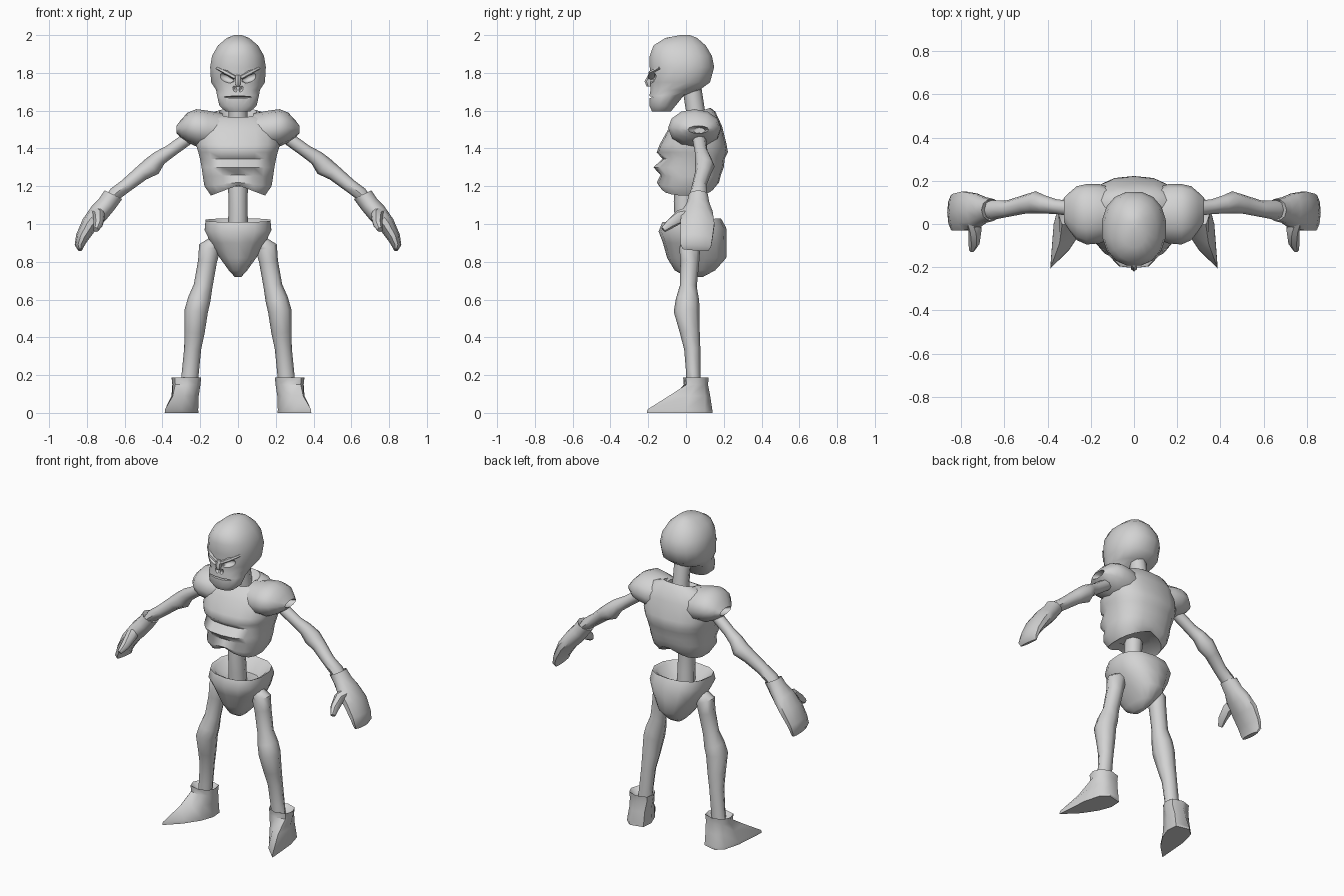
import bpy, bmesh, math
from mathutils import Vector, Matrix

bone = bpy.data.materials.new("bone_grey")
bone.diffuse_color = (0.65, 0.65, 0.65, 1)


def finish(ob, angle=50):
    """Smooth shading with sharp creases, one colour."""
    for p in ob.data.polygons:
        p.use_smooth = True
    ob.data.set_sharp_from_angle(angle=math.radians(angle))
    ob.data.materials.clear()
    ob.data.materials.append(bone)


def loft(name, rings, mirror=False, angle=50):
    """Skin a list of equal-length rings and close both ends."""
    bm = bmesh.new()
    vs = [[bm.verts.new(p) for p in r] for r in rings]
    n = len(rings[0])
    for a, b in zip(vs, vs[1:]):
        for i in range(n):
            bm.faces.new((a[i], a[(i + 1) % n], b[(i + 1) % n], b[i]))
    bm.faces.new(vs[0])
    bm.faces.new(vs[-1])
    bmesh.ops.recalc_face_normals(bm, faces=bm.faces)
    me = bpy.data.meshes.new(name)
    bm.to_mesh(me)
    bm.free()
    ob = bpy.data.objects.new(name, me)
    bpy.context.collection.objects.link(ob)
    finish(ob, angle)
    if mirror:
        ob.modifiers.new("Mirror", 'MIRROR')
    return ob


def spow(v, p):
    return math.copysign(abs(v) ** p, v)


def level(z, w, yf, yb, n=14, p=0.85, lift=0, tilt=0):
    """Horizontal rounded ring; lift raises the middle, tilt raises the back."""
    out = []
    for i in range(n):
        a = 2 * math.pi * (i + 0.5) / n
        c, s = spow(math.cos(a), p), spow(math.sin(a), p)
        out.append((w * c, (yf + yb) / 2 + (yb - yf) / 2 * s,
                    z + lift * (1 - abs(c)) + tilt * s))
    return out


def tube(name, path, n=8, mirror=True):
    """Limb along points (x, y, z, in-plane radius, depth radius)."""
    rings = []
    for i, (x, y, z, ru, ry) in enumerate(path):
        a, b = path[max(i - 1, 0)], path[min(i + 1, len(path) - 1)]
        t = (Vector(b[:3]) - Vector(a[:3])).normalized()
        u = t.cross(Vector((0, 1, 0))).normalized()
        v = u.cross(t)
        ring = []
        for k in range(n):
            g = 2 * math.pi * k / n
            ring.append(Vector((x, y, z)) + u * ru * math.cos(g) + v * ry * math.sin(g))
        rings.append(ring)
    return loft(name, rings, mirror)


# Skull
skull = loft("skull", [level(*r, n=16, p=0.9) for r in (
    (1.595, 0.065, -0.18, -0.08), (1.625, 0.10, -0.195, -0.055),
    (1.68, 0.113, -0.195, -0.01), (1.71, 0.118, -0.19, 0.075),
    (1.75, 0.145, -0.19, 0.13), (1.83, 0.15, -0.195, 0.152),
    (1.89, 0.14, -0.195, 0.14), (1.945, 0.108, -0.175, 0.107),
    (1.985, 0.06, -0.11, 0.06), (2.0, 0.02, -0.03, 0.02))])


# Sockets and mouth slit cut into the skull
def ball(name, loc, size, rot=0):
    me = bpy.data.meshes.new(name)
    bm = bmesh.new()
    bmesh.ops.create_uvsphere(bm, u_segments=10, v_segments=7, radius=1)
    bm.transform(Matrix.Translation(loc) @ Matrix.Rotation(rot, 4, 'Y')
                 @ Matrix.Diagonal((*size, 1)))
    bm.to_mesh(me)
    bm.free()
    ob = bpy.data.objects.new(name, me)
    bpy.context.collection.objects.link(ob)
    ob.hide_render = True
    return ob


cutters = []
for s in (-1, 1):
    cutters.append(ball("eye_cutter", (s * 0.063, -0.185, 1.775), (0.047, 0.04, 0.024), -s * 0.4))
    cutters.append(ball("nostril_cutter", (s * 0.017, -0.195, 1.715), (0.011, 0.02, 0.018), s * 0.4))
cutters.append(ball("mouth_cutter", (0, -0.19, 1.672), (0.085, 0.035, 0.005)))
for c in cutters:
    m = skull.modifiers.new("Cut", 'BOOLEAN')
    m.operation, m.solver, m.object = 'DIFFERENCE', 'EXACT', c
dg = bpy.context.evaluated_depsgraph_get()
carved = bpy.data.meshes.new_from_object(skull.evaluated_get(dg))
skull.modifiers.clear()
skull.data = carved
for c in cutters:
    bpy.data.objects.remove(c)
finish(skull, 40)

# Brow ridges and nose bridge
tube("brow", [(0.015, -0.185, 1.775, 0.012, 0.02), (0.06, -0.182, 1.80, 0.013, 0.018),
              (0.11, -0.135, 1.825, 0.008, 0.014)], 6)
loft("nose_bridge", [level(1.79, 0.012, -0.20, -0.17, 6), level(1.755, 0.017, -0.22, -0.17, 6),
                     level(1.728, 0.012, -0.208, -0.17, 6)])

# Neck and spine
tube("neck", [(0, 0.06, 1.50, 0.055, 0.055), (0, 0.05, 1.60, 0.05, 0.05),
              (0, 0.03, 1.73, 0.05, 0.05)], 8, False)
tube("spine", [(0, 0.0, 0.90, 0.055, 0.055), (0, -0.005, 1.02, 0.052, 0.055),
               (0, -0.01, 1.12, 0.05, 0.055), (0, 0.0, 1.26, 0.055, 0.055)], 8, False)

# Rib cage with bumps down the front and an arched lower edge
loft("rib_cage", [level(*r[:4], n=18, p=0.8, lift=r[4], tilt=r[5]) for r in (
    (1.55, 0.07, 0.0, 0.10, 0, 0.02), (1.59, 0.10, -0.03, 0.13, 0, 0.025),
    (1.575, 0.17, -0.05, 0.155, 0, 0.02), (1.51, 0.22, -0.095, 0.19, 0, 0.01),
    (1.42, 0.225, -0.14, 0.215, 0, 0), (1.38, 0.213, -0.155, 0.222, 0, 0),
    (1.345, 0.204, -0.125, 0.205, 0, 0), (1.30, 0.195, -0.172, 0.20, 0, 0),
    (1.25, 0.188, -0.135, 0.185, 0.01, 0), (1.20, 0.18, -0.155, 0.175, 0.02, 0),
    (1.15, 0.145, -0.135, 0.15, 0.055, 0), (1.19, 0.09, -0.08, 0.10, 0.03, 0))], angle=60)


# Shoulder caps, hollow at the arm side
def arch(x, top, bot, yf, yb, n=12):
    return [(x + 0.0 * k, (yf + yb) / 2 + (yb - yf) / 2 * math.cos(2 * math.pi * k / n),
             (top + bot) / 2 + (top - bot) / 2 * math.sin(2 * math.pi * k / n)) for k in range(n)]


loft("shoulder_cap", [arch(*r) for r in (
    (0.08, 1.585, 1.40, -0.06, 0.16), (0.16, 1.60, 1.40, -0.09, 0.185),
    (0.22, 1.608, 1.41, -0.095, 0.185), (0.265, 1.59, 1.43, -0.075, 0.175),
    (0.30, 1.555, 1.455, -0.03, 0.145), (0.325, 1.52, 1.48, 0.01, 0.12),
    (0.28, 1.51, 1.48, 0.04, 0.10))], True, 60)

# Arms
tube("arm", [(0.20, 0.07, 1.50, 0.03, 0.03), (0.27, 0.07, 1.45, 0.034, 0.036),
             (0.36, 0.08, 1.385, 0.034, 0.034), (0.415, 0.09, 1.35, 0.04, 0.042),
             (0.455, 0.10, 1.305, 0.052, 0.052), (0.51, 0.09, 1.27, 0.042, 0.043),
             (0.59, 0.07, 1.205, 0.036, 0.038), (0.65, 0.065, 1.16, 0.036, 0.045),
             (0.69, 0.065, 1.11, 0.03, 0.04)])

# Hands: flared cuff into a broad mitten, with a thumb
tube("hand", [(0.68, 0.065, 1.135, 0.03, 0.035), (0.66, 0.065, 1.155, 0.052, 0.052),
              (0.695, 0.065, 1.105, 0.05, 0.062), (0.735, 0.06, 1.06, 0.052, 0.085),
              (0.785, 0.06, 1.0, 0.045, 0.095), (0.825, 0.055, 0.93, 0.035, 0.09),
              (0.84, 0.052, 0.885, 0.025, 0.085), (0.835, 0.05, 0.862, 0.012, 0.07)], 10)
tube("thumb", [(0.745, 0.03, 1.06, 0.035, 0.035), (0.735, -0.03, 1.04, 0.032, 0.036),
               (0.74, -0.085, 1.0, 0.026, 0.026), (0.752, -0.12, 0.97, 0.014, 0.016)], 7)

# Pelvis bowl
loft("pelvis", [level(*r[:4], n=14, p=0.82, tilt=r[4]) for r in (
    (0.95, 0.10, -0.06, 0.12, 0), (1.01, 0.155, -0.105, 0.165, 0.01),
    (1.02, 0.175, -0.125, 0.185, 0.01), (0.97, 0.18, -0.145, 0.213, 0.01),
    (0.90, 0.148, -0.122, 0.215, 0), (0.82, 0.098, -0.10, 0.213, 0),
    (0.755, 0.05, -0.06, 0.155, 0), (0.72, 0.018, 0.0, 0.09, 0))])

# Legs
tube("leg", [(0.085, 0.02, 0.89, 0.03, 0.035), (0.12, 0.02, 0.90, 0.04, 0.045),
             (0.152, 0.02, 0.87, 0.058, 0.055), (0.162, 0.02, 0.80, 0.05, 0.05),
             (0.185, 0.012, 0.67, 0.05, 0.045), (0.205, 0.008, 0.60, 0.06, 0.062),
             (0.221, 0.003, 0.54, 0.062, 0.068), (0.23, 0.02, 0.43, 0.054, 0.053),
             (0.24, 0.033, 0.34, 0.045, 0.043), (0.252, 0.038, 0.22, 0.045, 0.038),
             (0.26, 0.04, 0.14, 0.045, 0.038)])

# Boots: collar, ankle and pointed sole turned outwards
collar = ((.205, .10), (.27, .12), (.33, .10), (.352, .05), (.335, 0), (.27, -.015), (.215, .005), (.195, .05))
ankle = ((.215, .11), (.28, .128), (.33, .10), (.352, .02), (.345, -.09), (.285, -.06), (.235, -.015), (.208, .05))
sole = ((.215, .12), (.30, .14), (.345, .10), (.372, 0), (.388, -.207), (.30, -.12), (.24, -.03), (.21, .05))


def flat(pts, z, k=1.0):
    return [(.27 + (x - .27) * k, .05 + (y - .05) * k, z) for x, y in pts]


loft("boot", [flat(collar, 0.16, 0.6), flat(collar, 0.187), flat(collar, 0.15, 0.95),
              flat(ankle, 0.09), flat(sole, 0.018, 0.99), flat(sole, 0.0)], True)
